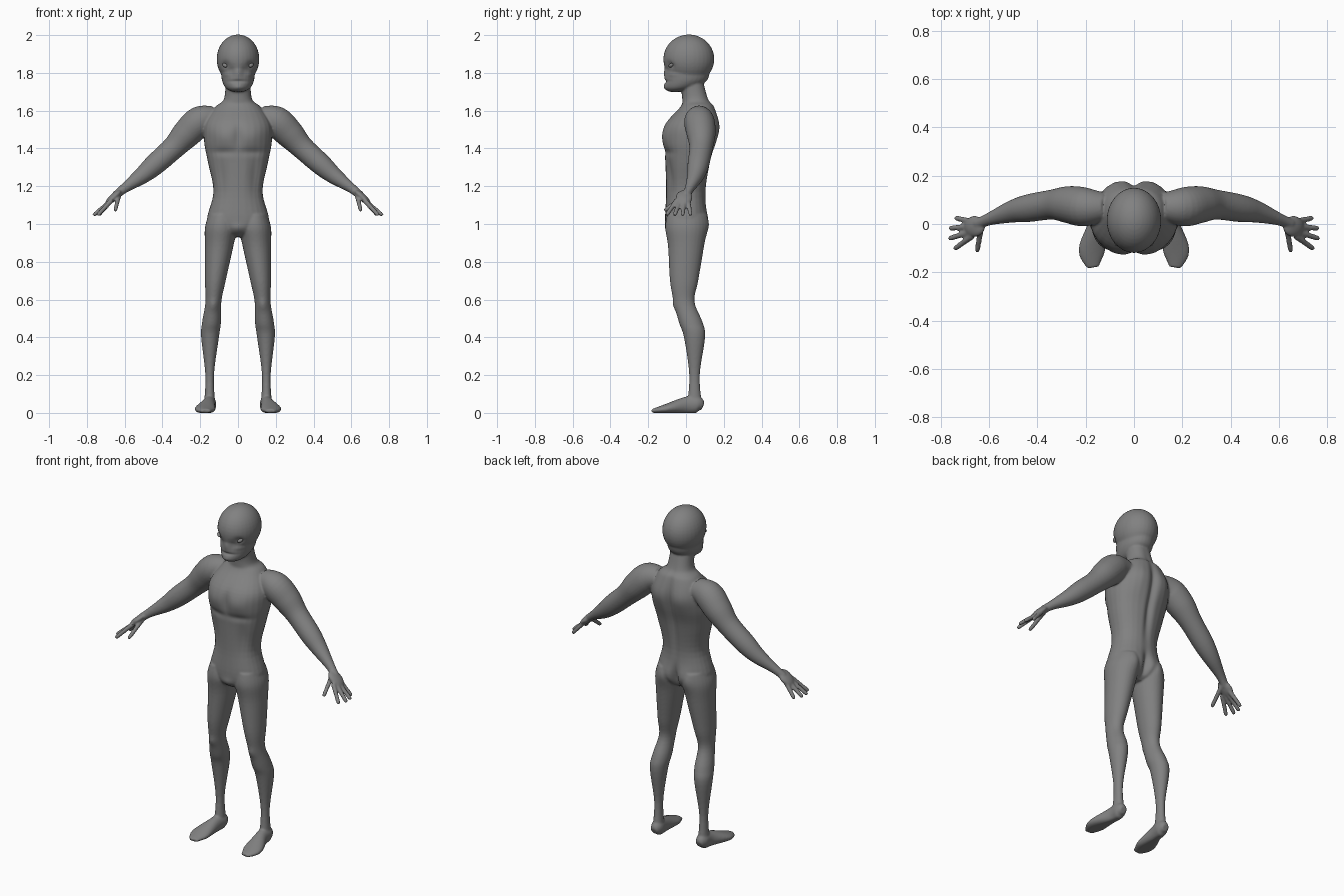
import bpy, bmesh, math
from mathutils import Vector, Matrix

cube = bpy.data.objects.get("Cube")
if cube:
    bpy.data.objects.remove(cube)

SIDEWAYS, BACKWARD, UPWARD = Matrix.Identity(3)
FRONT, BACK = -1, 1

skin = bpy.data.materials.new("matte_grey")
skin.use_nodes = True
tone = .22
skin.diffuse_color = (tone, tone, tone, 1)
skin.node_tree.nodes["Principled BSDF"].inputs["Base Color"].default_value = skin.diffuse_color


def spline(rows, steps=5):
    """Smooth the sections with a Catmull-Rom curve."""
    points = [Vector(row) for row in rows]
    points = [points[0], *points, points[-1]]
    curve = []
    for before, start, end, after in zip(points, points[1:], points[2:], points[3:]):
        for step in range(steps):
            t = step / steps
            leave, arrive = (end - before) / 2, (after - start) / 2
            ease = t * t * (3 - 2 * t)
            curve.append(start.lerp(end, ease) + leave * (t * (1 - t) ** 2)
                         - arrive * (t * t * (1 - t)))
    return curve + [points[-1]]


def loft(bm, rows, across=BACKWARD, axis=None, mirror=False, roundness=1, sides=28):
    """Closed tube through rows of (x, y, z, radius, radius across)."""
    rows = spline(rows)
    centres = [row.to_3d() if len(row) == 3 else Vector(row[:3]) for row in rows]
    last = len(rows) - 1
    for sign in ((1, -1) if mirror else (1,)):
        rings = []
        for i, (row, centre) in enumerate(zip(rows, centres)):
            along = axis or (centres[min(i + 1, last)] - centres[max(i - 1, 0)]).normalized()
            u = across.cross(along).normalized()
            v = along.cross(u)
            ring = []
            for k in range(sides):
                angle = math.tau * k / sides
                c, s = math.cos(angle), math.sin(angle)
                p = (centre + u * math.copysign(abs(c) ** roundness, c) * row[3]
                     + v * math.copysign(abs(s) ** roundness, s) * row[4])
                ring.append(bm.verts.new((p.x * sign, p.y, max(p.z, 0))))
            rings.append(ring)
        for low, high in zip(rings, rings[1:]):
            for k in range(sides):
                n = (k + 1) % sides
                bm.faces.new((low[k], low[n], high[n], high[k]))
        bm.faces.new(rings[0])
        bm.faces.new(rings[-1])


def ball(bm, place, size, turn=Matrix.Identity(4), mirror=False):
    """Ellipsoid, repeated on the other side when mirrored."""
    for sign in ((1, -1) if mirror else (1,)):
        matrix = (Matrix.Diagonal((sign, 1, 1, 1)) @ Matrix.Translation(place)
                  @ turn @ Matrix.Diagonal((*size, 1)))
        bmesh.ops.create_uvsphere(bm, u_segments=32, v_segments=20, radius=1, matrix=matrix)


def make_object(name, bm):
    bmesh.ops.recalc_face_normals(bm, faces=bm.faces)
    mesh = bpy.data.meshes.new(name)
    bm.to_mesh(mesh)
    bm.free()
    mesh.materials.append(skin)
    obj = bpy.data.objects.new(name, mesh)
    bpy.context.collection.objects.link(obj)
    return obj


bm = bmesh.new()

# Torso and neck: y, z, half width, half depth
torso = [(0, .93, .03, .05), (0, .96, .12, .09), (0, 1.02, .165, .11), (0, 1.17, .13, .105),
         (.01, 1.33, .16, .12), (.02, 1.44, .18, .14), (.03, 1.53, .175, .14),
         (.06, 1.62, .12, .09), (.05, 1.66, .075, .07), (.03, 1.76, .065, .06)]
loft(bm, [(0, *row) for row in torso], axis=UPWARD, roundness=.9)

# Skull and jaw
ball(bm, (0, .015, 1.873), (.113, .135, .13))
jaw = [(-.06, 1.7, .03, .03), (-.03, 1.72, .065, .08), (0, 1.76, .085, .112),
       (.01, 1.82, .09, .12)]
loft(bm, [(0, *row) for row in jaw], axis=UPWARD)

# Legs
loft(bm, [(.085, 0, 1.05, .07, .1), (.09, 0, .98, .085, .11), (.1, 0, .88, .075, .095),
          (.12, -.01, .7, .055, .075), (.13, -.01, .59, .042, .055),
          (.14, .025, .48, .05, .063), (.148, .045, .4, .047, .056),
          (.15, .045, .2, .023, .028), (.15, .045, .04, .03, .04)],
     axis=UPWARD, mirror=True)

# Feet
loft(bm, [(.15, .09, .035, .02, .02), (.15, .06, .045, .045, .035), (.155, 0, .04, .045, .035),
          (.175, -.11, .02, .025, .055), (.17, -.18, .01, .01, .025)],
     across=SIDEWAYS, mirror=True)

# Arms: x, y, z, radius
arm = [(.12, .07, 1.57, .055), (.2, .07, 1.545, .08), (.27, .08, 1.48, .077),
       (.34, .08, 1.405, .062), (.44, .065, 1.315, .057), (.51, .05, 1.255, .045),
       (.6, .02, 1.19, .026), (.65, 0, 1.15, .022)]
loft(bm, [(*row, row[-1]) for row in arm], mirror=True)

# Palms, fingers fanned by rule, and thumbs
ball(bm, (.66, -.01, 1.14), (.055, .044, .02), Matrix.Rotation(math.radians(42), 4, 'Y'), True)
digits = [((.67, .01 - .02 * i, 1.125), (.74 + .03 * math.sin(i), .025 - .043 * i, 1.045))
          for i in range(4)]
digits.append(((.63, 0, 1.155), (.65, -.115, 1.07)))
for base, tip in digits:
    path = [Vector(base).lerp(Vector(tip), t) for t in (0, .5, .9, 1)]
    loft(bm, [(*p, r, r) for p, r in zip(path, (.014, .012, .011, .006))],
         across=UPWARD, mirror=True, sides=12)

# Fuse the parts into one smooth skin
body = make_object("body", bm)
fuse = body.modifiers.new("fuse", 'REMESH')
fuse.mode = 'VOXEL'
fuse.voxel_size = .0055
soften = body.modifiers.new("soften", 'SMOOTH')
soften.iterations = 6
bpy.context.view_layer.update()
fused = bpy.data.meshes.new_from_object(
    body.evaluated_get(bpy.context.evaluated_depsgraph_get()))
body.modifiers.clear()
body.data = fused
fused.materials.clear()
fused.materials.append(skin)
normals = [v.normal.copy() for v in fused.vertices]


def sculpt(facing, x, z, width, height, push):
    """Raise or sink the front or back softly, on both sides alike."""
    for v, normal in zip(fused.vertices, normals):
        turned = normal.y * facing
        away = ((abs(v.co.x) - x) / width) ** 2 + ((v.co.z - z) / height) ** 2
        if turned > 0 and away < 6:
            v.co.y += facing * push * turned * math.exp(-away)


# Chest, breastbone, ribs and groin
sculpt(FRONT, .08, 1.46, .07, .05, .012)
sculpt(FRONT, 0, 1.47, .02, .08, -.008)
sculpt(FRONT, .08, 1.38, .08, .02, -.008)
sculpt(FRONT, .09, 1.25, .03, .1, -.012)
sculpt(FRONT, 0, .97, .04, .03, .012)
# Shoulder blades, spine and buttocks
sculpt(BACK, .08, 1.51, .06, .08, .014)
sculpt(BACK, 0, 1.4, .02, .2, -.02)
sculpt(BACK, .07, 1.01, .05, .06, .014)
sculpt(BACK, 0, .99, .02, .07, -.025)
# Kneecaps
sculpt(FRONT, .13, .57, .03, .03, .008)
# Eye sockets, nose, cheeks, mouth and chin
sculpt(FRONT, .07, 1.84, .02, .02, -.018)
sculpt(FRONT, .04, 1.81, .02, .03, -.006)
sculpt(FRONT, 0, 1.8, .02, .03, .006)
sculpt(FRONT, .08, 1.79, .03, .01, .008)
sculpt(FRONT, 0, 1.755, .05, .007, -.009)
sculpt(FRONT, 0, 1.72, .04, .02, .008)

# Slanted eyes
bm = bmesh.new()
slant = Matrix.Rotation(math.radians(45), 4, 'Z') @ Matrix.Rotation(math.radians(-25), 4, 'Y')
ball(bm, (.07, -.08, 1.84), (.016, .01, .01), slant, mirror=True)
eyes = make_object("eyes", bm)

for obj in (body, eyes):
    for face in obj.data.polygons:
        face.use_smooth = True
